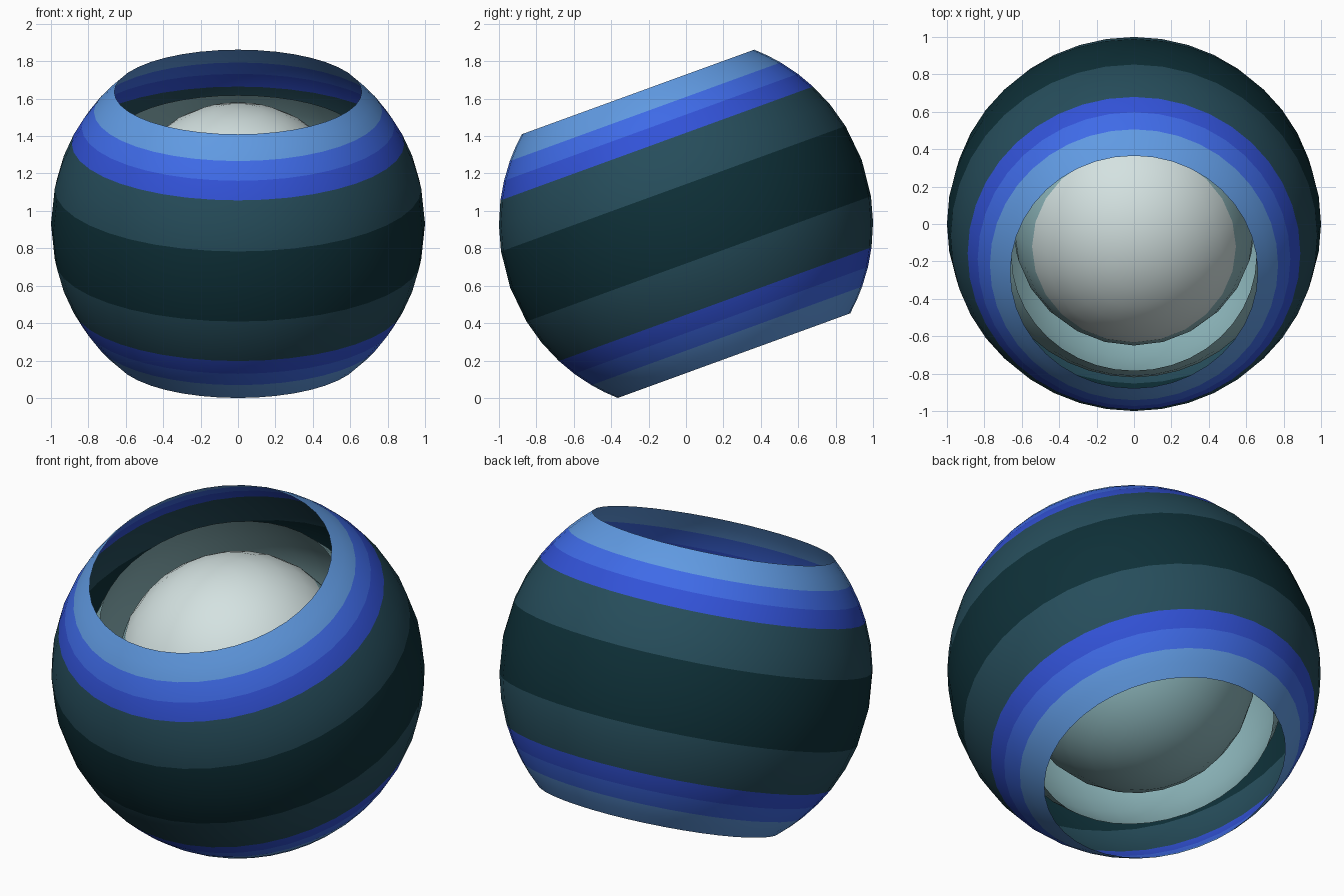
import bpy, bmesh, math

if "Cube" in bpy.data.objects:
    bpy.data.objects.remove(bpy.data.objects["Cube"])

CENTRE = (0, 0, 0.931)
TILT = math.radians(20)


def material(name, r, g, b):
    """Flat colour given as sRGB 0-255, stored as linear values."""
    def lin(c):
        c /= 255
        return c / 12.92 if c <= 0.04045 else ((c + 0.055) / 1.055) ** 2.4
    m = bpy.data.materials.new(name)
    m.diffuse_color = (lin(r), lin(g), lin(b), 1)
    m.use_nodes = True
    m.node_tree.nodes["Principled BSDF"].inputs["Base Color"].default_value = m.diffuse_color
    return m


light_blue = material("light_blue", 96, 154, 226)
mid_blue = material("mid_blue", 63, 107, 232)
deep_blue = material("deep_blue", 50, 82, 215)
slate_teal = material("slate_teal", 38, 77, 91)
dark_teal = material("dark_teal", 14, 48, 56)
pale_teal = material("pale_teal", 140, 181, 186)
off_white = material("off_white", 212, 226, 225)


def banded_sphere(name, radius, latitudes, segments, materials, band_rule):
    """Rings of a sphere at the given latitudes; +-90 closes a pole."""
    bm = bmesh.new()
    rings = []
    for lat in latitudes:
        a = math.radians(lat)
        r, h = radius * math.cos(a), radius * math.sin(a)
        if abs(lat) == 90:
            rings.append([bm.verts.new((0, 0, h))])
        else:
            rings.append([bm.verts.new((r * math.cos(2 * math.pi * i / segments),
                                        r * math.sin(2 * math.pi * i / segments), h))
                          for i in range(segments)])
    for k in range(len(rings) - 1):
        low, high = rings[k], rings[k + 1]
        slot = band_rule((latitudes[k] + latitudes[k + 1]) / 2)
        for i in range(segments):
            j = (i + 1) % segments
            if len(low) == 1:
                verts = (low[0], high[j], high[i])
            elif len(high) == 1:
                verts = (low[i], low[j], high[0])
            else:
                verts = (low[i], low[j], high[j], high[i])
            f = bm.faces.new(verts)
            f.material_index = slot
            f.smooth = True
    mesh = bpy.data.meshes.new(name)
    bm.to_mesh(mesh)
    bm.free()
    for m in materials:
        mesh.materials.append(m)
    ob = bpy.data.objects.new(name, mesh)
    ob.location = CENTRE
    ob.rotation_euler = (TILT, 0, 0)
    bpy.context.collection.objects.link(ob)
    return ob


def mirrored(lats):
    return [-a for a in reversed(lats)] + [0] + lats


# Outer shell: open at both ends, stripes symmetric about the equator
def outer_band(lat):
    limits = (11.5, 27.2, 33.3, 39.6)
    return sum(abs(lat) > limit for limit in limits)


banded_sphere("outer_shell", 1.0, mirrored([11.5, 19.5, 27.2, 33.3, 39.6, 44.2, 48.6]), 40,
              [dark_teal, slate_teal, deep_blue, mid_blue, light_blue], outer_band)

# Middle shell: open pale band just inside the outer one
banded_sphere("middle_shell", 0.82, mirrored([9.5, 19, 28, 37]), 40,
              [pale_teal], lambda lat: 0)

# Core ball: pale teal with an off-white cap on the upper end
banded_sphere("core_ball", 0.65, mirrored([11, 22, 33, 44, 56, 67, 78, 90]), 24,
              [pale_teal, off_white], lambda lat: 1 if lat > 33 else 0)
